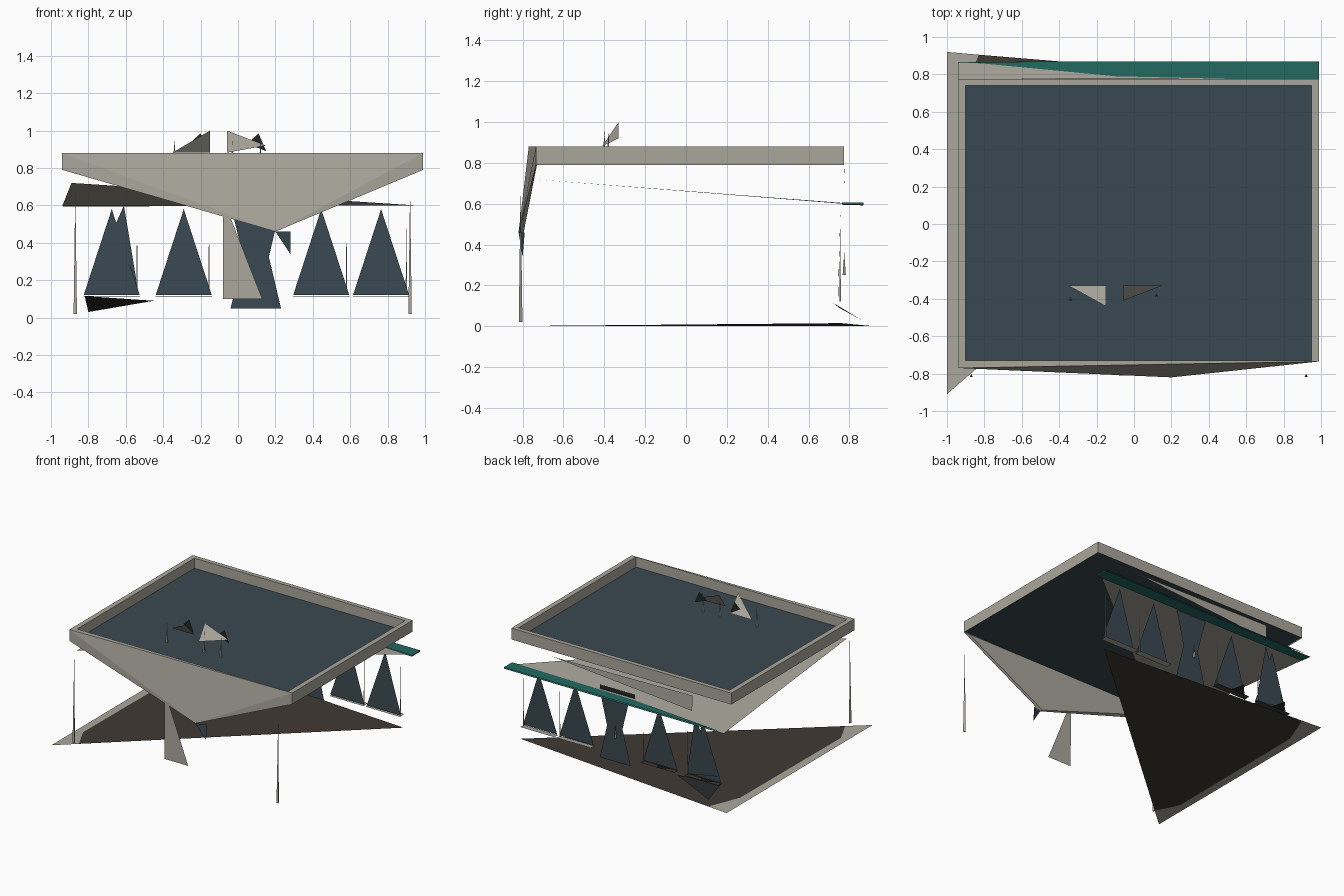
import bpy, bmesh

if "Cube" in bpy.data.objects:
    bpy.data.objects.remove(bpy.data.objects["Cube"])


def mat(name, r, g, b):
    m = bpy.data.materials.new(name)
    m.diffuse_color = (r, g, b, 1)
    m.use_nodes = True
    m.node_tree.nodes["Principled BSDF"].inputs["Base Color"].default_value = m.diffuse_color
    return m


STONE = mat("warm_grey", .40, .385, .33)
BLUE = mat("slate_blue", .042, .066, .082)
TEAL = mat("teal", .017, .14, .12)
BROWN = mat("dark_brown", .052, .042, .034)
BLACK = mat("near_black", .016, .017, .018)


def sheet(name, material, *polys):
    """One mesh object made of flat polygons that share corner points."""
    bm = bmesh.new()
    for poly in polys:
        bm.faces.new([bm.verts.new(p) for p in poly])
    bmesh.ops.remove_doubles(bm, verts=bm.verts, dist=1e-5)
    me = bpy.data.meshes.new(name)
    bm.to_mesh(me)
    bm.free()
    me.materials.append(material)
    ob = bpy.data.objects.new(name, me)
    bpy.context.collection.objects.link(ob)
    return ob


def spike(name, material, x, y, z0, z1, w):
    """Thin three-sided tapering post."""
    base = [(x - w, y - w, z0), (x + w, y - w, z0), (x, y + w, z0)]
    tip = (x, y, z1)
    sheet(name, material, base,
          *[(base[i], base[(i + 1) % 3], tip) for i in range(3)])


# Roof: parapet ring with inner wall, outer walls and the recessed deck
TOP, LOW, DECK = .88, .79, .80
outer = [(-.94, -.77), (.99, -.735), (.99, .775), (-.94, .775)]
inner = [(-.90, -.73), (.95, -.73), (.95, .74), (-.90, .74)]


def at(p, z):
    return (p[0], p[1], z)


rim = []
for i in range(4):
    j = (i + 1) % 4
    a, b, c, d = outer[i], outer[j], inner[j], inner[i]
    rim.append((at(a, TOP), at(b, TOP), at(c, TOP), at(d, TOP)))
    rim.append((at(d, TOP), at(c, TOP), at(c, DECK), at(d, DECK)))
    if i:
        rim.append((at(a, LOW), at(b, LOW), at(b, TOP), at(a, TOP)))
sheet("roof_parapet", STONE, *rim)
sheet("roof_deck", BLUE, [at(p, DECK) for p in outer])

# Pointed front fascia hanging from the parapet
L, R = outer[0], outer[1]
apex, apex_in = (.2, -.82, .46), (.2, -.795, .46)
bl, br = (-.90, -.73, LOW), (.95, -.73, LOW)
sheet("front_fascia", STONE,
      (at(L, TOP), apex, at(R, TOP)),
      (at(L, TOP), at(L, LOW), apex),
      (at(R, TOP), apex, at(R, LOW)),
      (at(L, LOW), bl, apex_in, apex),
      (at(R, LOW), apex, apex_in, br),
      (bl, br, apex_in))
sheet("front_lamp", BLUE, ((.2, -.82, .46), (.28, -.79, .46), (.28, -.80, .34)))

# Front door panel and the two front columns
sheet("front_panel", STONE, ((-.08, -.81, .10), (.13, -.81, .10),
                             (-.05, -.805, .56), (-.08, -.805, .56)))
for x in (-.87, .92):
    spike("front_column", STONE, x, -.81, .02, .69, .009)

# Ground slab: brown floor with a grey edge strip, rising slightly to the right


def ground(pts):
    return [(x, y, .015 * (x + 1) / 1.92) for x, y in pts]


sheet("ground_edge", STONE, ground([(-1, -.91), (-.85, -.78), (-.94, -.6),
                                    (-.93, .65), (-.83, .905), (-1, .92)]))
sheet("ground_floor", BROWN, ground([(-.85, -.78), (.92, .76), (-.83, .905),
                                     (-.93, .65), (-.94, -.6)]))

# Sloping ceiling and the teal canopy strip over the back
sheet("ceiling", STONE, ((-.89, -.75, .72), (.95, .765, .60), (-.94, .865, .596)))
sheet("canopy_top", TEAL, ((.99, .765, .605), (.99, .87, .605),
                           (-.90, .867, .603), (-.10, .79, .605)))
sheet("canopy_underside", TEAL, ((.99, .765, .595), (.99, .87, .595),
                                 (-.94, .867, .592), (-.93, .78, .594)))
sheet("canopy_end", TEAL, ((.99, .765, .595), (.99, .87, .595),
                           (.99, .87, .605), (.99, .765, .605)))
sheet("back_fascia", STONE, ((.63, .775, .75), (-.60, .775, .77), (-.60, .78, .65)))
sheet("back_slot", BLACK, ((.21, .78, .612), (-.10, .78, .612),
                           (-.10, .78, .645), (.21, .78, .645)))

# Back windows: tall triangles with sills and thin posts
for x in (-.675, -.29, .445, .765):
    h = .15
    sheet("back_window", BLUE, ((x - h, .735, .12), (x + h, .735, .12), (x, .752, .58)))
    sill = STONE if x > 0 else BROWN
    sheet("window_sill", sill, ((x - h, .725, .112), (x + h, .725, .112),
                                (x + h, .775, .116), (x - h, .775, .116)))
    spike("window_post", STONE, x + h - .015, .755, .12, .52, .004)
    if x < 0:
        sheet("planter", BLACK, ((x - .12, .74, .12), (x + .02, .74, .12),
                                 (x - .05, .84, .15)))
sheet("back_window_overlap", BLUE, ((-.80, .745, .17), (-.53, .745, .12), (-.61, .757, .60)))

# Back double door: two opposed triangles
sheet("back_door", BLUE, ((-.04, .75, .05), (.23, .75, .05), (.10, .755, .60)))
sheet("back_door_head", BLUE, ((-.04, .757, .60), (.23, .757, .60), (.10, .752, .05)))
spike("door_handle", STONE, .08, .775, .25, .36, .008)

# Bench at the back left
sheet("back_bench", BLACK, ((-.82, .72, .115), (-.80, .86, .03), (-.45, .75, .09)))

# Two tilted panels on the roof, with small legs and dark backs
sheet("roof_panel_left", STONE, ((-.35, -.33, .882), (-.15, -.44, 1.0), (-.15, -.33, .882)))
sheet("roof_panel_right", STONE, ((-.06, -.41, .882), (.15, -.33, .92), (-.06, -.33, 1.0)))
sheet("panel_back_left", BLACK, ((-.25, -.325, .94), (-.20, -.325, .985), (-.16, -.325, .89)))
sheet("panel_back_right", BLACK, ((.05, -.325, .93), (.11, -.325, .985), (.15, -.325, .89)))
for x, y in ((-.34, -.40), (-.03, -.38), (.12, -.38)):
    spike("panel_leg", STONE, x, y, .80, .96, .008)
